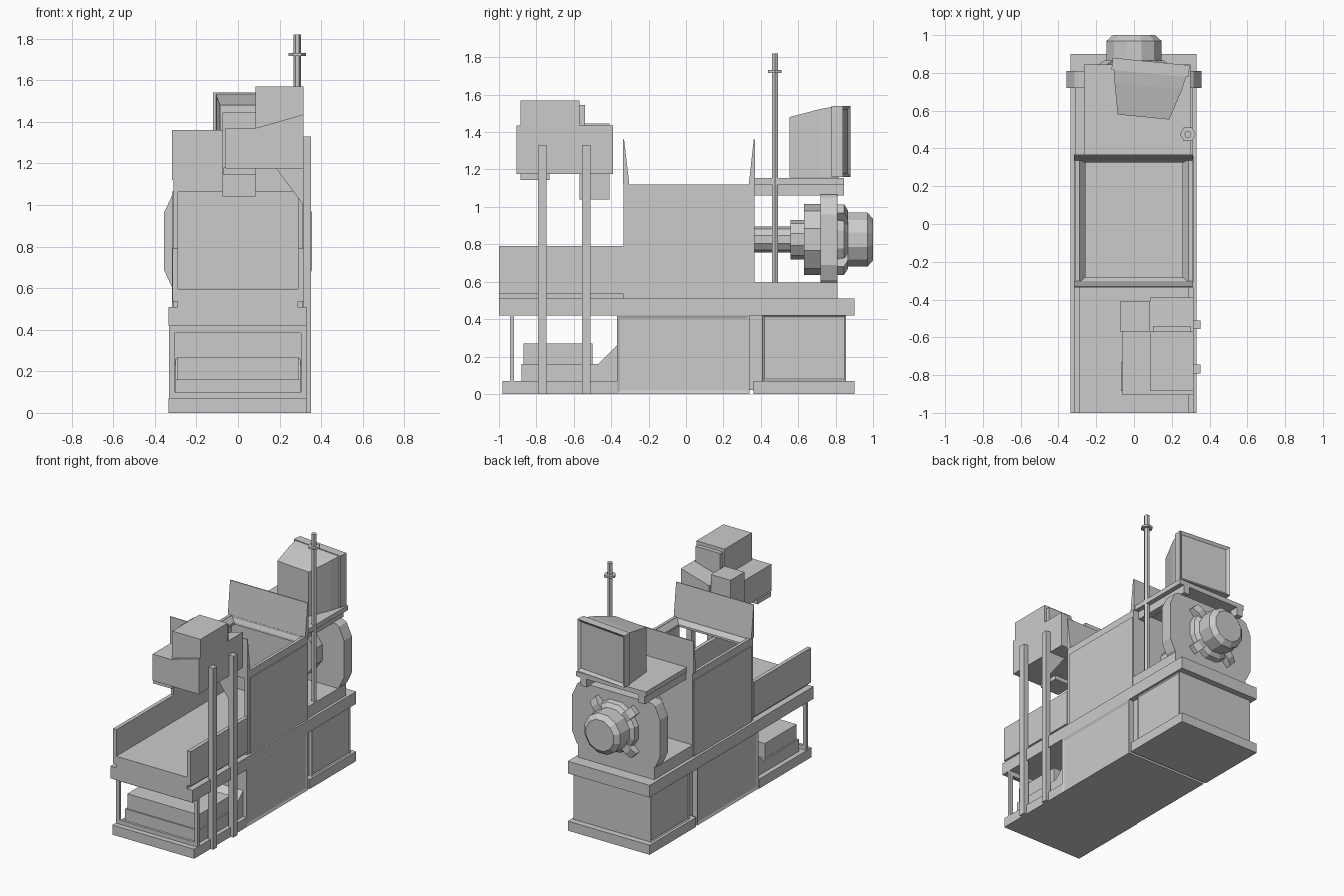
import bpy, bmesh
from math import cos, sin, pi, radians
from mathutils import Matrix, Vector

if "Cube" in bpy.data.objects:
    bpy.data.objects.remove(bpy.data.objects["Cube"])


def finish(name, bm):
    bmesh.ops.recalc_face_normals(bm, faces=bm.faces)
    me = bpy.data.meshes.new(name)
    bm.to_mesh(me)
    bm.free()
    ob = bpy.data.objects.new(name, me)
    bpy.context.collection.objects.link(ob)
    return ob


def loft(name, rings, caps=True):
    bm = bmesh.new()
    vs = [[bm.verts.new(p) for p in r] for r in rings]
    n = len(vs[0])
    for a, b in zip(vs, vs[1:]):
        for i in range(n):
            bm.faces.new((a[i], a[(i + 1) % n], b[(i + 1) % n], b[i]))
    if caps:
        bm.faces.new(vs[0])
        bm.faces.new(vs[-1])
    return finish(name, bm)


def box(name, x0, x1, y0, y1, z0, z1):
    return loft(name, [[(x0, y0, z), (x1, y0, z), (x1, y1, z), (x0, y1, z)] for z in (z0, z1)])


def prism_x(name, pts, x0, x1):
    return loft(name, [[(x, y, z) for y, z in pts] for x in (x0, x1)])


def prism_y(name, pts, y0, y1):
    return loft(name, [[(x, y, z) for x, z in pts] for y in (y0, y1)])


def lathe_y(name, prof, zc, n):
    return loft(name, [[(r * cos(2 * pi * (i + .5) / n), y, zc + r * sin(2 * pi * (i + .5) / n))
                        for i in range(n)] for y, r in prof])


def inset_panel(ob, axis, border, depth):
    """Recess the outermost flat face in each given direction."""
    bm = bmesh.new()
    bm.from_mesh(ob.data)
    bm.normal_update()
    for f in [f for f in bm.faces if abs(f.normal.dot(Vector(axis))) > .99]:
        bmesh.ops.inset_individual(bm, faces=[f], thickness=border, depth=-depth)
    bm.to_mesh(ob.data)
    bm.free()


# Base: plinths, cabinets and table
box("front_plinth", -.335, .33, -.98, -.37, 0, .07)
cab = box("middle_cabinet", -.33, .33, -.37, .34, 0, .42)
inset_panel(cab, (1, 0, 0), .025, .008)
box("rear_plinth", -.335, .33, .36, .90, 0, .07)
rear = box("rear_cabinet", -.315, .315, .41, .855, .07, .42)
inset_panel(rear, (1, 0, 0), .012, .006)
box("cabinet_link", -.29, .29, .33, .42, .02, .42)
box("table", -.335, .33, -1, .90, .42, .51)

# Lower front bay
prism_x("lower_housing", [(-.88, .02), (-.88, .16), (-.47, .16), (-.37, .26), (-.37, .02)], -.30, .30)
box("lower_box", -.29, .29, -.87, -.50, .16, .27)
for s, nm in ((-1, "left"), (1, "right")):
    box("bay_post_" + nm, s * .318 - .014, s * .318 + .012, -.94, -.92, .07, .42)
box("bay_rail_bottom", -.305, .305, -.94, -.92, .07, .10)
box("bay_rail_top", -.305, .305, -.94, -.92, .385, .42)

# Loading tray
box("tray_floor", -.29, .288, -1, -.33, .51, .595)
for s, nm in ((-1, "left"), (1, "right")):
    x0, x1 = sorted((s * .288, s * .316))
    box("tray_wall_" + nm, x0, x1, -1, -.335, .535, .79)

# Hollow chamber, open at the front and top
for s, nm in ((-1, "left"), (1, "right")):
    x0, x1 = sorted((s * .288, s * .31))
    box("chamber_wall_" + nm, x0, x1, -.335, .365, .51, 1.12)
    x0, x1 = sorted((s * .305, s * .317))
    box("chamber_panel_" + nm, x0, x1, -.305, .36, .51, 1.065)
box("chamber_back", -.29, .29, .335, .365, .51, 1.12)
box("chamber_floor", -.29, .29, -.335, .34, .51, .595)
box("chamber_header", -.29, .29, -.335, -.305, 1.065, 1.12)


def rect(x, y0, y1, z):
    return [(-x, y0, z), (x, y0, z), (x, y1, z), (-x, y1, z)]


loft("chamber_funnel_rim", [rect(.29, -.31, .34, 1.065), rect(.29, -.31, .34, 1.12),
                            rect(.258, -.282, .325, 1.08), rect(.258, -.282, .325, 1.065),
                            rect(.29, -.31, .34, 1.065)], caps=False)
prism_x("front_guard", [(-.337, 1.12), (-.337, 1.36), (-.331, 1.36), (-.303, 1.12)], -.318, .312)
prism_x("rear_guard", [(.37, 1.12), (.37, 1.36), (.362, 1.36), (.336, 1.12)], -.318, .312)

# Drive unit at the rear
ZC = .825
box("drive_bed", -.31, .31, .36, .81, .51, .595)
half = [(.30, .59), (.32, .61), (.357, .69), (.357, .96), (.315, 1.05), (.29, 1.065)]
prism_y("drive_plate", half + [(-x, z) for x, z in reversed(half)], .72, .81)
lathe_y("drive_shaft", [(.365, .07), (.56, .07), (.56, .105), (.63, .105), (.63, .19), (.72, .19)], ZC, 10)
lathe_y("motor_cap", [(.80, .19), (.845, .18), (.865, .15), (.97, .15), (1.0, .115)], ZC, 12)
for i in range(4):
    lug = prism_x("motor_lug_%d" % (i + 1), [(.80, .10), (.865, .10), (.865, .19), (.845, .235), (.80, .235)],
                  -.032, .032)
    lug.matrix_world = Matrix.Translation((0, 0, ZC)) @ Matrix.Rotation(pi / 4 + i * pi / 2, 4, 'Y')

# Monitor shelf
box("shelf", -.265, .30, .37, .845, 1.12, 1.155)
for x, nm in ((-.23, "left"), (.24, "right")):
    box("shelf_rail_" + nm, x - .025, x + .025, .365, .845, 1.062, 1.12)

# Turned monitor, screen towards the rear
turn = Matrix.Translation((.088, .83, 0)) @ Matrix.Rotation(radians(-5.6), 4, 'Z')
bez = box("monitor_bezel", -.205, .205, -.033, .03, 1.16, 1.54)
bm = bmesh.new()
bm.from_mesh(bez.data)
bm.normal_update()
f = max(bm.faces, key=lambda f: f.normal.y)
bmesh.ops.inset_individual(bm, faces=[f], thickness=.028, depth=0)
bmesh.ops.translate(bm, verts=f.verts, vec=(0, -.015, 0))
bm.to_mesh(bez.data)
bm.free()
shell = loft("monitor_shell", [[(c - w, y, 1.156), (c + w, y, 1.156), (c + w, y, t), (c - w, y, t)]
                               for c, w, y, t in ((0, .192, -.03, 1.535), (-.002, .18, -.10, 1.522),
                                                  (-.012, .137, -.266, 1.48))])
for ob in (bez, shell):
    ob.matrix_world = turn

# Signal pole
def hex_z(name, r, z0, z1):
    return loft(name, [[(.285 + r * cos(i * pi / 3), .475 + r * sin(i * pi / 3), z) for i in range(6)]
                       for z in (z0, z1)])


hex_z("pole", .019, .59, 1.82)
hex_z("pole_collar", .042, 1.717, 1.732)

# Control head on two posts
for y, nm in ((-.768, "front"), (-.533, "rear")):
    box("head_post_" + nm, .312, .352, y - .023, y + .023, 0, 1.33)
prism_y("head_gusset", [(.18, 1.18), (.315, 1.18), (.315, 1.0)], -.553, -.513)
slope = [(.085, 1.37), (.315, 1.435), (.315, 1.175)]
prism_y("head_lower_body", [(-.06, 1.175), (-.06, 1.37)] + slope, -.905, -.57)
prism_y("head_rear_body", [(.085, 1.175)] + slope, -.57, -.39)
box("head_upper_body", .085, .315, -.885, -.57, 1.175, 1.57)
box("head_back_plate", .10, .30, -.57, -.54, 1.32, 1.545)
box("head_column", -.075, .085, -.57, -.41, 1.04, 1.445)
box("head_front_foot", -.07, .085, -.885, -.73, 1.145, 1.18)
